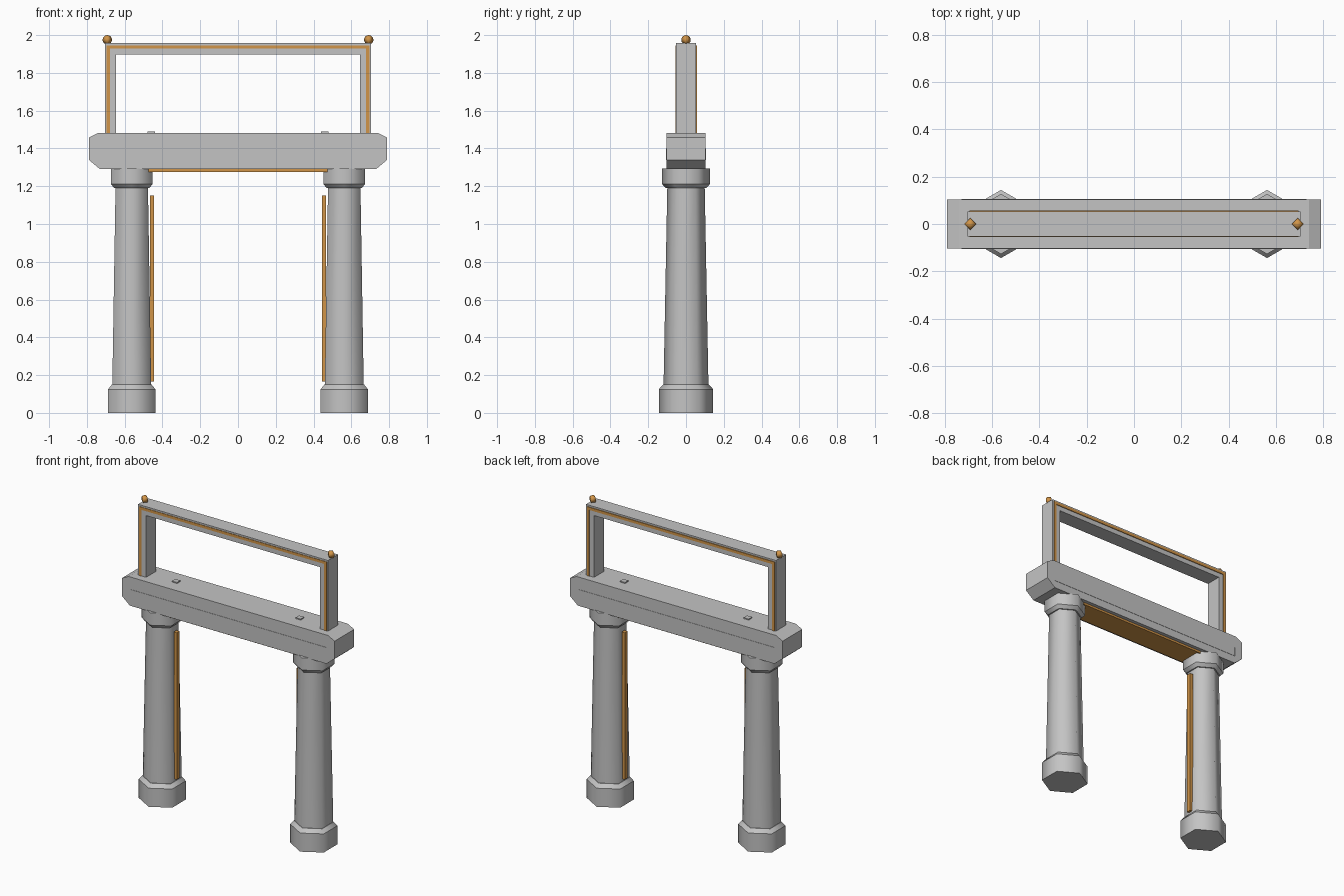
import bpy, bmesh, math

if "Cube" in bpy.data.objects:
    bpy.data.objects.remove(bpy.data.objects["Cube"])


def material(name, rgb):
    m = bpy.data.materials.new(name)
    m.diffuse_color = (*rgb, 1.0)
    m.use_nodes = True
    m.node_tree.nodes["Principled BSDF"].inputs["Base Color"].default_value = m.diffuse_color
    return m


STONE = material("grey stone", (0.55, 0.55, 0.55))
GOLD = material("warm gold", (0.64, 0.30, 0.065))


def finish(name, bm, mat):
    bmesh.ops.recalc_face_normals(bm, faces=bm.faces)
    me = bpy.data.meshes.new(name)
    bm.to_mesh(me)
    bm.free()
    me.materials.append(mat)
    ob = bpy.data.objects.new(name, me)
    bpy.context.collection.objects.link(ob)
    return ob


def box(name, mat, x, y, z):
    bm = bmesh.new()
    bmesh.ops.create_cube(bm, size=1)
    for v in bm.verts:
        v.co = [r[0] + (c + 0.5) * (r[1] - r[0]) for c, r in zip(v.co, (x, y, z))]
    return finish(name, bm, mat)


def extrude_xz(name, mat, outline, y0, y1):
    """Prism from an outline in the x-z plane."""
    bm = bmesh.new()
    face = bm.faces.new([bm.verts.new((x, y0, z)) for x, z in outline])
    ext = bmesh.ops.extrude_face_region(bm, geom=[face])
    for v in ext["geom"]:
        if isinstance(v, bmesh.types.BMVert):
            v.co.y = y1
    return finish(name, bm, mat)


def hex_turned(name, mat, cx, profile):
    """Six-sided turned part: smooth around, sharp at every ring."""
    bm = bmesh.new()
    rings = []
    for r, z in profile:
        angles = [math.radians(90 + 60 * k) for k in range(6)]
        rings.append([bm.verts.new((cx + r * math.cos(a), r * math.sin(a), z)) for a in angles])
    for lo, hi in zip(rings, rings[1:]):
        for k in range(6):
            n = (k + 1) % 6
            bm.faces.new((lo[k], lo[n], hi[n], hi[k])).smooth = True
    for ring in (rings[0], rings[-1]):
        bm.faces.new(ring)
    for e in bm.edges:
        if abs(e.verts[0].co.z - e.verts[1].co.z) < 1e-5:
            e.smooth = False
    return finish(name, bm, mat)


def portal(hx, top, z0):
    """Upside-down U outline."""
    return lambda w: [(-hx, z0), (-hx, top), (hx, top), (hx, z0),
                      (hx - w, z0), (hx - w, top - w), (w - hx, top - w), (w - hx, z0)]


for side, s in (("left", -1), ("right", 1)):
    cx = 0.5625 * s
    # Pillar: plinth, tapering shaft, capital
    hex_turned(side + "_plinth", STONE, cx, [(0.144, 0), (0.144, 0.125), (0.122, 0.15)])
    hex_turned(side + "_shaft", STONE, cx, [(0.119, 0.14), (0.099, 1.2)])
    hex_turned(side + "_capital", STONE, cx, [(0.108, 1.19), (0.127, 1.212), (0.127, 1.294)])
    # Gold strip on the inner face of the pillar
    x = sorted((0.444 * s, 0.466 * s))
    box(side + "_gold_strip", GOLD, x, (-0.015, 0.015), (0.165, 1.15))
    # Small block on the beam
    x = sorted((0.44 * s, 0.478 * s))
    box(side + "_beam_block", STONE, x, (-0.018, 0.018), (1.47, 1.49))
    # Ball on the frame corner
    bm = bmesh.new()
    bmesh.ops.create_uvsphere(bm, u_segments=4, v_segments=8, radius=0.025)
    for v in bm.verts:
        v.co.x += 0.692 * s
        v.co.z += 1.975
    for f in bm.faces:
        f.smooth = True
    finish(side + "_ball", bm, GOLD)

# Chamfered beam
extrude_xz("beam", STONE, [(-0.73, 1.29), (0.73, 1.29), (0.79, 1.34), (0.79, 1.458),
                           (0.74, 1.483), (-0.74, 1.483), (-0.79, 1.458), (-0.79, 1.34)],
           -0.104, 0.104)
# Thin panels on the beam sides
for name, y in (("front_panel", (-0.106, -0.1)), ("back_panel", (0.1, 0.106))):
    box(name, STONE, (-0.73, 0.73), y, (1.34, 1.40))
# Gold plate under the beam
box("soffit_plate", GOLD, (-0.475, 0.475), (-0.08, 0.08), (1.276, 1.295))

# Upper frame with gold trim on both faces
extrude_xz("upper_frame", STONE, portal(0.705, 1.957, 1.475)(0.06), -0.053, 0.053)
trim = portal(0.696, 1.946, 1.478)(0.018)
extrude_xz("front_trim", GOLD, trim, -0.056, -0.05)
extrude_xz("back_trim", GOLD, trim, 0.05, 0.058)
